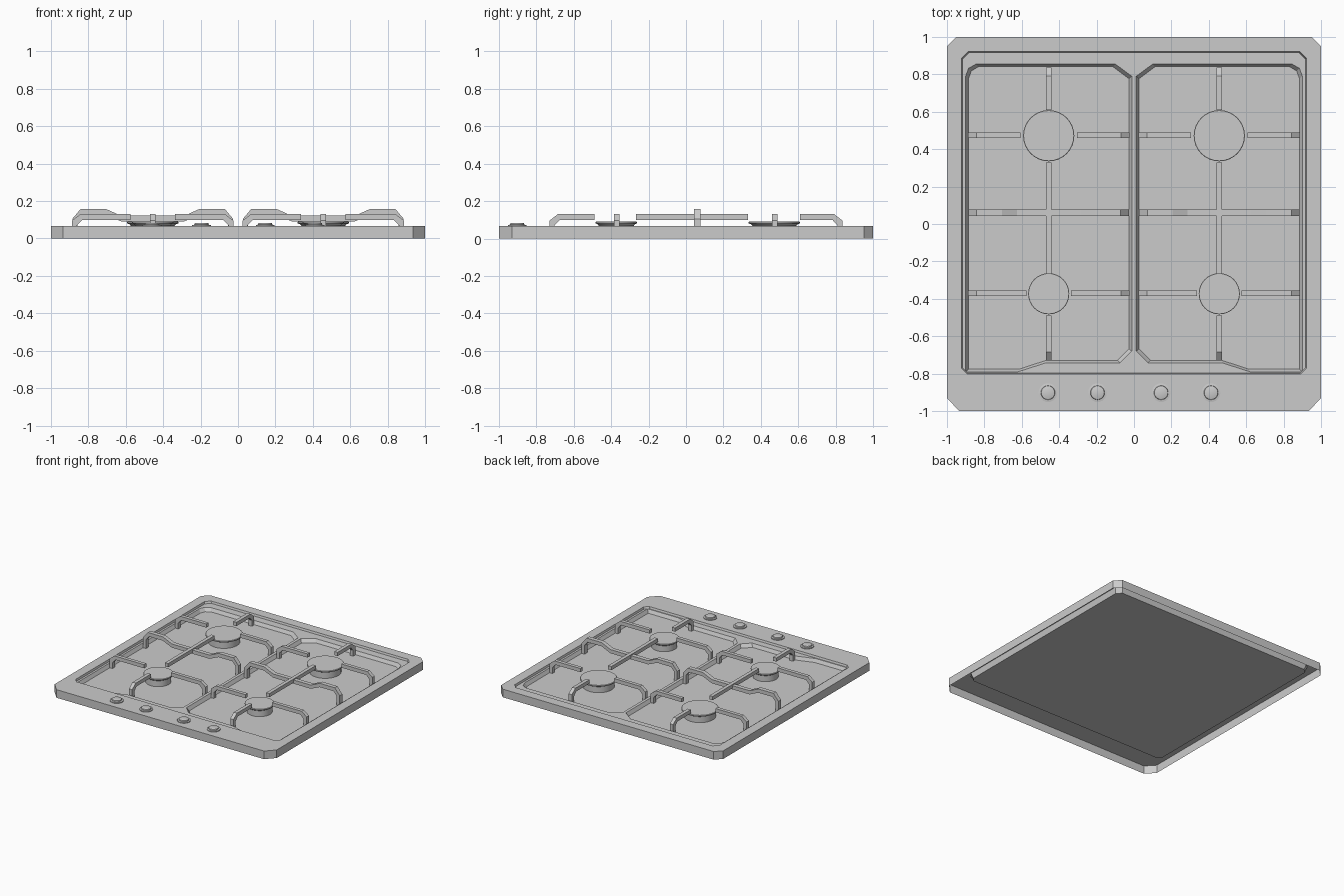
import bpy, bmesh, math

if "Cube" in bpy.data.objects:
    bpy.data.objects.remove(bpy.data.objects["Cube"])

FLOOR, LAND, TOP = 0.022, 0.05, 0.066
CX = 0.456                      # grate / burner column offset


def finish(name, bm, smooth=False, recalc=True):
    if recalc:
        bmesh.ops.recalc_face_normals(bm, faces=bm.faces)
    me = bpy.data.meshes.new(name)
    bm.to_mesh(me)
    bm.free()
    ob = bpy.data.objects.new(name, me)
    bpy.context.collection.objects.link(ob)
    if smooth:
        bpy.ops.object.select_all(action='DESELECT')
        ob.select_set(True)
        bpy.context.view_layer.objects.active = ob
        bpy.ops.object.shade_smooth_by_angle(angle=math.radians(35))
    return ob


def loft(bm, rings, cap=True):
    loops = [[bm.verts.new(p) for p in r] for r in rings]
    for a, b in zip(loops, loops[1:]):
        for i in range(len(a)):
            j = (i + 1) % len(a)
            bm.faces.new((a[i], a[j], b[j], b[i]))
    if cap:
        bm.faces.new(loops[-1])
    return loops


def octagon(x, y0, y1, z, front, back):
    (fx, fy), (bx, by) = front, back
    half = [(x - fx, y0), (x, y0 + fy), (x, y1 - by), (x - bx, y1)]
    return [(a, b, z) for a, b in half] + [(-a, b, z) for a, b in reversed(half)]


def lathe(name, x, y, profile, n=32):
    bm = bmesh.new()
    loft(bm, [[(x + r * math.cos(2 * math.pi * i / n),
                y + r * math.sin(2 * math.pi * i / n), z) for i in range(n)]
              for r, z in profile])
    return finish(name, bm, True)


def add_bar(bm, profile, x, y, dx, dy, width=0.029):
    """Extrude a (distance, height) profile that runs along dx, dy."""
    w = width / 2
    sides = [[(x + u * dx - s * dy * w, y + u * dy + s * dx * w, z)
              for u, z in profile] for s in (-1, 1)]
    a = loft(bm, sides)
    bm.faces.new(a[0])


def foot_bar(a, b):
    return [(a, .1), (b - .055, .1), (b - .027, .07), (b - .027, FLOOR), (b, FLOOR),
            (b, .095), (b - .045, .13), (a, .13)]


# Hob body: skirt, flat flange and sunken tray in one open shell
bm = bmesh.new()
loft(bm, [octagon(1, -1, 1, 0, (.065, .07), (.05, .05)),
          octagon(1, -1, 1, TOP, (.065, .07), (.05, .05)),
          octagon(.922, -.802, .922, TOP, (.03, .03), (.035, .035)),
          octagon(.91, -.79, .91, FLOOR, (.03, .03), (.035, .035))])
finish("hob_body", bm)

# Raised land around the two burner wells
well = [(-.9, .79), (-.885, .832), (-.845, .855), (-.1, .855), (-.012, .79),
        (-.012, -.68), (-.075, -.742), (-.47, -.742), (-.62, -.79), (-.9, -.79)]
bm = bmesh.new()
edges = []


def edge_loop(vs):
    for i, v in enumerate(vs):
        p = vs[i - 1]
        edges.append(bm.edges.get((p, v)) or bm.edges.new((p, v)))


edge_loop([bm.verts.new(p) for p in
           octagon(.917, -.797, .917, LAND, (.012, .012), (.035, .035))])
for s in (1, -1):
    top = [(s * x, y, LAND) for x, y in well]
    low = [(s * (-CX + (x + CX) * .965), .03 + (y - .03) * .983, FLOOR + .001)
           for x, y in well]
    edge_loop(loft(bm, [top, low], cap=False)[0])
bmesh.ops.triangle_fill(bm, edges=edges, use_beauty=True, normal=(0, 0, 1))
finish("well_surround", bm)

# Burners: a large one at the back and a small one at the front of each column
for side, s in (("left", -1), ("right", 1)):
    for place, y, r in (("back", .472, .137), ("front", -.373, .11)):
        lathe(f"burner_{place}_{side}", s * CX, y,
              [(r * .86, FLOOR), (r * .86, .07), (r * .93, .078),
               (r, .08), (r, .088), (r * .98, .09)])

# Control knobs
for i, x in enumerate((-.46, -.195, .145, .412)):
    lathe(f"knob_{i + 1}", x, -.902,
          [(.05, TOP), (.05, .072), (.038, .074), (.036, .082), (.034, .083)], 24)

# Pan supports
half = [(.43, FLOOR), (.43, .105), (.385, .158), (.25, .158), (.17, .122)]
under = [(.17, .092), (.25, .127), (.375, .127), (.403, .095), (.403, FLOOR)]
wave = (half + [(-u, z) for u, z in reversed(half)]
        + [(-u, z) for u, z in reversed(under)] + under)
middle = [(-.268, .1), (.33, .1), (.33, .13), (-.268, .13)]
for side, s in (("left", -1), ("right", 1)):
    bm = bmesh.new()
    x = s * CX
    for y, a in ((.475, .152), (-.37, .12)):
        for d in (1, -1):
            add_bar(bm, foot_bar(a, .432), x, y, d, 0)
    add_bar(bm, foot_bar(.61, .837), x, 0, 0, 1)
    add_bar(bm, foot_bar(.49, .73), x, 0, 0, -1)
    add_bar(bm, middle, x, 0, 0, 1)
    add_bar(bm, wave, x, .06, 1, 0, .034)
    finish(f"pan_support_{side}", bm)
